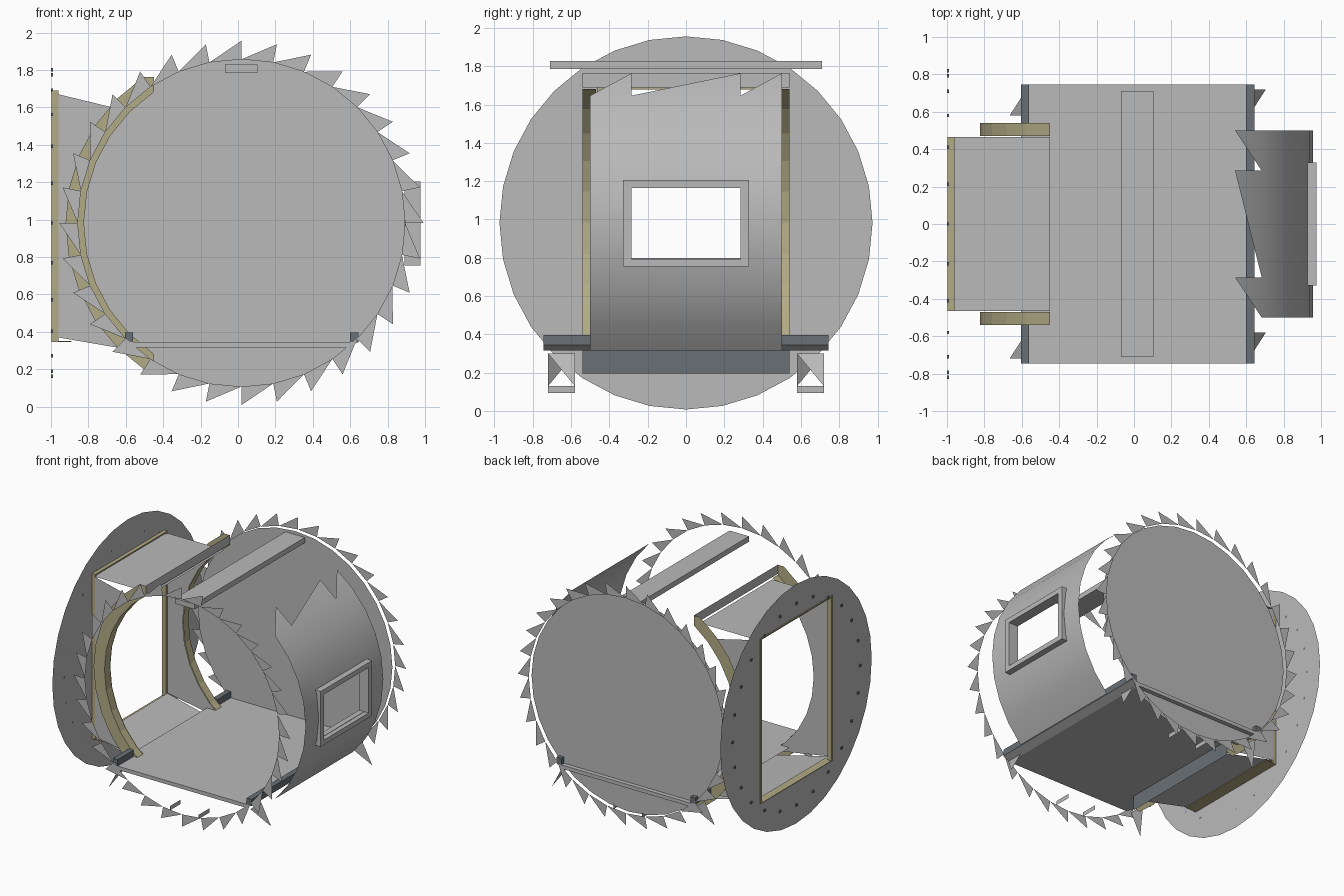
import bpy, bmesh
from math import cos, sin, radians

cube = bpy.data.objects.get("Cube")
if cube:
    bpy.data.objects.remove(cube)

CX, CZ = 0.018, 0.982          # axis of the round body
STEP = 11.25                   # 32 sides
R_IN, R_OUT, R_HULL, R_RIB = 0.875, 0.974, 0.94, 0.842
END_Y = 0.745


def material(name, color):
    m = bpy.data.materials.new(name)
    m.use_nodes = True
    m.diffuse_color = (*color, 1)
    m.node_tree.nodes["Principled BSDF"].inputs["Base Color"].default_value = (*color, 1)
    return m


GREY = material("panel grey", (0.49, 0.49, 0.49))
TAN = material("tan trim", (0.45, 0.41, 0.24))
SLATE = material("slate trim", (0.14, 0.16, 0.175))


def build(name, faces, mat, smooth=False):
    """Object from a list of polygons, each a list of points."""
    bm = bmesh.new()
    for f in faces:
        bm.faces.new([bm.verts.new(p) for p in f])
    bmesh.ops.remove_doubles(bm, verts=bm.verts, dist=0.0005)
    bmesh.ops.recalc_face_normals(bm, faces=bm.faces)
    for f in bm.faces:
        f.smooth = smooth
    me = bpy.data.meshes.new(name)
    bm.to_mesh(me)
    bm.free()
    me.materials.append(mat)
    ob = bpy.data.objects.new(name, me)
    bpy.context.collection.objects.link(ob)
    return ob


def box_faces(x0, x1, y0, y1, z0, z1):
    def p(i, j, k):
        return ((x0, x1)[i], (y0, y1)[j], (z0, z1)[k])
    out = []
    for s in (0, 1):
        out.append([p(s, 0, 0), p(s, 1, 0), p(s, 1, 1), p(s, 0, 1)])
        out.append([p(0, s, 0), p(1, s, 0), p(1, s, 1), p(0, s, 1)])
        out.append([p(0, 0, s), p(1, 0, s), p(1, 1, s), p(0, 1, s)])
    return out


def box(name, mat, *dims):
    return build(name, box_faces(*dims), mat)


def ring(r, deg, y):
    a = radians(deg)
    return (CX + r * cos(a), y, CZ + r * sin(a))


# Back bulkhead and the toothed rims at both ends
build("back_bulkhead", [[ring(R_IN, k * STEP, 0.71) for k in range(32)]], GREY)
for label, y in (("front", -END_Y), ("back", END_Y)):
    build(label + "_rim_teeth",
          [[ring(R_OUT, k * STEP, y), ring(R_IN, k * STEP, y), ring(R_IN, (k + 1) * STEP, y)]
           for k in range(32)], GREY)

# Curved hull panel with a window opening and a jagged top edge
cols = [-0.5, -0.285, 0.285, 0.5]
hull = []
for c, (y0, y1) in enumerate(zip(cols, cols[1:])):
    for k in range(-4, 4):
        if c == 1 and k in (-1, 0):
            continue
        a, b = k * STEP, (k + 1) * STEP
        hull.append([ring(R_HULL, a, y0), ring(R_HULL, a, y1),
                     ring(R_HULL, b, y1), ring(R_HULL, b, y0)])
    hull.append([ring(R_HULL, 45, y0), ring(R_HULL, 45, y1), ring(R_HULL, 45 + STEP, y1)])
build("hull_panel", hull, GREY, smooth=True)

# Window frame
x0, x1 = 0.89, 0.976
frame = []
outer = [(-0.33, 0.755), (0.33, 0.755), (0.33, 1.205), (-0.33, 1.205)]
inner = [(-0.285, 0.795), (0.285, 0.795), (0.285, 1.165), (-0.285, 1.165)]
for i in range(4):
    j = (i + 1) % 4
    for x in (x0, x1):
        frame.append([(x, *outer[i]), (x, *outer[j]), (x, *inner[j]), (x, *inner[i])])
    for loop in (outer, inner):
        frame.append([(x0, *loop[i]), (x0, *loop[j]), (x1, *loop[j]), (x1, *loop[i])])
build("window_frame", frame, GREY)

# Ceiling beam, floor and floor edge bars
box("ceiling_beam", GREY, -0.07, 0.105, -0.71, 0.71, 1.785, 1.828)
lo, hi = 0.315, 0.345
floor = [[(-0.605, -END_Y, hi), (0.645, -END_Y, hi), (0.645, END_Y, hi), (-0.605, END_Y, hi)],
         [(-0.54, -END_Y, lo), (0.58, -END_Y, lo), (0.58, END_Y, lo), (-0.54, END_Y, lo)]]
for s in (-1, 1):
    floor.append([(-0.605, s * END_Y, hi), (0.645, s * END_Y, hi),
                  (0.58, s * END_Y, lo), (-0.54, s * END_Y, lo)])
for top, bot in ((-0.605, -0.54), (0.645, 0.58)):
    floor.append([(top, -END_Y, hi), (top, END_Y, hi), (bot, END_Y, lo), (bot, -END_Y, lo)])
build("floor", floor, GREY)
box("floor_bar_left", SLATE, 0.6, 0.645, -END_Y, END_Y, hi, 0.397)
for label, y0, y1 in (("front", -END_Y, -0.54), ("back", 0.54, END_Y)):
    box("floor_bar_right_" + label, SLATE, -0.605, -0.562, y0, y1, hi, 0.397)

# Pointed gussets under the floor corners and small keel tabs
for label, y0, y1 in (("front", -0.72, -0.58), ("back", 0.58, 0.72)):
    build("gusset_left_" + label,
          [[(0.615, y0, 0.3), (0.615, y1, 0.3), (0.705, y1, 0.13)]], GREY)
    build("gusset_right_" + label,
          [[(-0.575, y0, 0.3), (-0.575, y1, 0.3), (-0.665, y0, 0.13)]], GREY)
    for side, x in (("left", 0.15), ("right", -0.11)):
        build("keel_tab_%s_%s" % (side, label),
              [[(x, y0, 0.095), (x, y1, 0.095), (x, y1, 0.13), (x, y0, 0.13)]], GREY)

# Curved doorway ribs
A0 = 123.75
for label, s in (("front", -1), ("back", 1)):
    rib = []
    for k in range(10):
        a, b = A0 + k * STEP, A0 + (k + 1) * STEP
        rib.append([ring(R_RIB, a, s * 0.47), ring(R_RIB, b, s * 0.47),
                    ring(R_RIB, b, s * 0.54), ring(R_RIB, a, s * 0.54)])
        rib.append([ring(R_RIB, a, s * 0.54), ring(R_RIB, b, s * 0.54),
                    ring(R_HULL, b, s * 0.54), ring(R_HULL, a, s * 0.54)])
    for a, z in ((A0, 1.762), (A0 + 10 * STEP, 0.215)):
        p, q = ring(R_RIB, a, s * 0.54), ring(R_HULL, a, s * 0.54)
        rib.append([p, q, (p[0], p[1], z)])
    build(label + "_doorway_rib", rib, TAN)

# Passage: side walls, roof, sloping floor, lintel and sill
DOOR, PLATE_X, BACK_X = 0.465, -0.99, -0.96
for label, s in (("front", -1), ("back", 1)):
    y = s * DOOR
    wall = []
    for k in range(1, 10):
        p, q = ring(R_RIB, A0 + k * STEP, y), ring(R_RIB, A0 + (k + 1) * STEP, y)
        zp = 1.67 if k == 1 else p[2]
        zq = 0.37 if k == 9 else q[2]
        wall.append([p, q, (BACK_X, y, zq), (BACK_X, y, zp)])
    build(label + "_passage_wall", wall, GREY)


def sheet(name, mat, xa, za, xb, zb, w):
    return build(name, [[(xa, -w, za), (xa, w, za), (xb, w, zb), (xb, -w, zb)]], mat)


sheet("passage_roof", GREY, PLATE_X, 1.672, -0.45, 1.672, DOOR)
sheet("passage_floor", GREY, BACK_X, 0.37, -0.45, 0.245, DOOR)
sheet("lintel", GREY, -0.45, 1.69, -0.45, 1.765, 0.54)
sheet("sill", SLATE, -0.45, 0.195, -0.45, 0.32, 0.54)

# Round docking plate with a rectangular opening
HZ, MID = 0.665, 1.015
rim, hole = [], []
for k in range(32):
    c, s = cos(radians(k * STEP)), sin(radians(k * STEP))
    rim.append((PLATE_X, R_OUT * c, CZ + R_OUT * s))
    t = min(DOOR / max(abs(c), 0.001), HZ / max(abs(s), 0.001))
    y, z = t * c, t * s
    if k % 16 in (5, 11):
        y, z = (DOOR if c > 0 else -DOOR), (HZ if s > 0 else -HZ)
    hole.append((PLATE_X, y, MID + z))
build("docking_plate", [[rim[k], rim[(k + 1) % 32], hole[(k + 1) % 32], hole[k]]
                        for k in range(32)], GREY)

# Tan lining of the opening
ZB, ZT = MID - HZ, MID + HZ
lining = []
for s in (-1, 1):
    ya, yb = sorted((s * (DOOR - 0.02), s * DOOR))
    lining += box_faces(-0.997, BACK_X, ya, yb, ZB, ZT)
lining += box_faces(-0.997, -0.89, -DOOR, DOOR, ZB - 0.005, ZB)
lining += box_faces(-0.997, BACK_X, -DOOR, DOOR, ZT, ZT + 0.01)
build("opening_lining", lining, TAN)

# Bolts around the plate
bolts = []
for k in range(24):
    y, z = 0.82 * cos(radians(k * 15)), CZ + 0.82 * sin(radians(k * 15))
    bolts += box_faces(-1.0, PLATE_X, y - 0.009, y + 0.009, z - 0.009, z + 0.009)
build("plate_bolts", bolts, SLATE)
